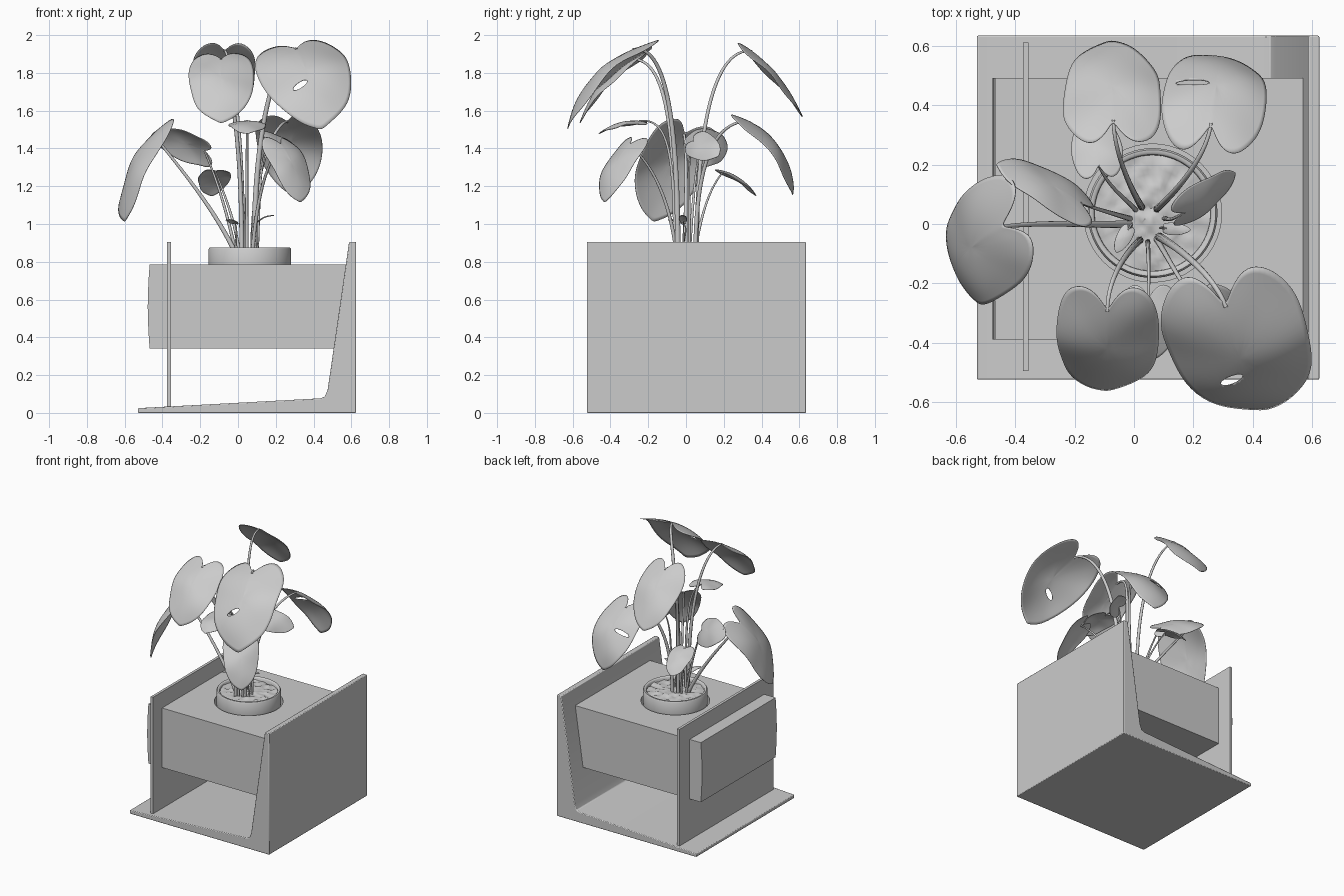
import bpy, bmesh, math, random
from mathutils import Vector, Matrix, noise

if "Cube" in bpy.data.objects:
    bpy.data.objects.remove(bpy.data.objects["Cube"])

random.seed(4)
CX, CY = 0.0625, 0.037  # pot centre
UP = Vector((0, 0, 1))


def activate(ob):
    bpy.ops.object.select_all(action='DESELECT')
    ob.select_set(True)
    bpy.context.view_layer.objects.active = ob


def finish(name, bm, angle=35):
    bmesh.ops.recalc_face_normals(bm, faces=bm.faces)
    me = bpy.data.meshes.new(name)
    bm.to_mesh(me)
    bm.free()
    ob = bpy.data.objects.new(name, me)
    bpy.context.collection.objects.link(ob)
    activate(ob)
    bpy.ops.object.shade_smooth_by_angle(angle=math.radians(angle))
    return ob


def cut(ob, matrix, r, depth):
    # drill a round or oval hole
    bm = bmesh.new()
    bmesh.ops.create_cone(bm, cap_ends=True, segments=48, radius1=r, radius2=r,
                          depth=depth, matrix=matrix)
    cutter = finish("cutter", bm)
    cutter.hide_render = True
    m = ob.modifiers.new("cut", 'BOOLEAN')
    m.object, m.solver = cutter, 'EXACT'
    activate(ob)
    for mod in [x.name for x in ob.modifiers]:
        bpy.ops.object.modifier_apply(modifier=mod)
    bpy.data.objects.remove(cutter)


def extrude_xz(name, profile, y0, y1, bevel=0.0):
    bm = bmesh.new()
    f = bm.faces.new([bm.verts.new((x, y0, z)) for x, z in profile])
    r = bmesh.ops.extrude_face_region(bm, geom=[f])
    vs = [v for v in r['geom'] if isinstance(v, bmesh.types.BMVert)]
    bmesh.ops.translate(bm, verts=vs, vec=(0, y1 - y0, 0))
    ob = finish(name, bm)
    if bevel:
        b = ob.modifiers.new("bevel", 'BEVEL')
        b.width, b.segments, b.limit_method = bevel, 2, 'ANGLE'
        b.angle_limit = math.radians(40)
    return ob


def rings_to_faces(bm, centre, rings):
    # fan from a centre vertex, then quads between rings
    prev = None
    for pts in rings:
        ring = [bm.verts.new(p) for p in pts]
        for i in range(len(ring)):
            a, b = ring[i - 1], ring[i]
            bm.faces.new((prev[i - 1], prev[i], b, a) if prev else (centre, a, b))
        prev = ring


def lathe(name, profile, n=64, bump=0.0):
    bm = bmesh.new()

    def point(r, z, i):
        a = math.tau * i / n
        p = Vector((CX + r * math.cos(a), CY + r * math.sin(a), z))
        return p + UP * bump * noise.noise(p * 28)

    c = bm.verts.new((CX, CY, profile[0][1]))
    rings_to_faces(bm, c, [[point(r, z, i) for i in range(n)] for r, z in profile])
    return finish(name, bm, 50)


# L-shaped base with tapering floor and wall
extrude_xz("base_frame", [(-0.53, 0), (0.625, 0), (0.625, 0.905), (0.588, 0.905), (0.475, 0.125),
                          (0.46, 0.086), (0.435, 0.077), (-0.53, 0.025)], -0.525, 0.635, 0.005)
# thin upright panel
extrude_xz("side_panel", [(-0.375, 0.03), (-0.355, 0.03), (-0.355, 0.905), (-0.375, 0.905)],
           -0.495, 0.612)
# planter box with bowed end and a round opening
bow = [(-0.468 - 0.01 * math.sin(math.pi * i / 6), 0.34 + 0.445 * i / 6) for i in range(7)]
box = extrude_xz("planter_box", bow + [(0.573, 0.785), (0.508, 0.34)], -0.39, 0.493)
cut(box, Matrix.Translation((CX, CY, 0.70)), 0.233, 0.6)

# pot and soil
lathe("pot", [(0.19, 0.42), (0.219, 0.78), (0.219, 0.866), (0.213, 0.875),
              (0.202, 0.875), (0.196, 0.868), (0.194, 0.82)])
lathe("soil", [(0.0163 * i, 0.862 - 0.0008 * i) for i in range(1, 13)], 56, 0.014)

# heart-shaped half outline of a leaf: along the midrib, across
HALF = [(-0.08, 0.10), (-0.17, 0.30), (-0.19, 0.55), (-0.11, 0.83), (0.08, 1.0), (0.33, 1.0),
        (0.58, 0.92), (0.79, 0.72), (0.93, 0.40), (0.99, 0.14)]
OUTLINE = [(0, 0)] + HALF + [(1.02, 0)] + [(u, -v) for u, v in reversed(HALF)]


def leaf(name, base, tip, normal, width, bend):
    d = tip - base
    L = d.length
    d.normalize()
    n = (normal - d * normal.dot(d)).normalized()
    s = d.cross(n)
    ph = random.uniform(0, 6)

    def place(u, v):
        h = bend * 4 * u * (1 - u) * L - 0.10 * v * v * width
        h += 0.04 * width * math.sin(9 * u + ph) * v
        return base + d * (u * L) + s * (v * width / 2) + n * h

    bm = bmesh.new()
    c = bm.verts.new(place(0.36, 0))
    edge = [(u, v * random.uniform(0.94, 1.06)) for u, v in OUTLINE]
    rings_to_faces(bm, c, [[place(0.36 + (u - 0.36) * t / 4, v * t / 4) for u, v in edge]
                           for t in range(1, 5)])
    ob = finish(name, bm, 180)
    sub = ob.modifiers.new("smooth", 'SUBSURF')
    sub.levels = sub.render_levels = 2
    sol = ob.modifiers.new("thickness", 'SOLIDIFY')
    sol.thickness, sol.offset = 0.003, 0
    return ob


def stem(name, root, end, out, arch, r):
    # arch 1 rises upright then curls over, arch 0 is a straight diagonal
    rise = end - root
    p1 = (root + rise * 0.33).lerp(root + UP * rise.z * 0.8, arch)
    p2 = (root + rise * 0.67).lerp(end - out * 0.15 + UP * 0.02, arch)
    cu = bpy.data.curves.new(name, 'CURVE')
    cu.dimensions = '3D'
    cu.bevel_depth, cu.bevel_resolution, cu.resolution_u = r, 3, 24
    cu.use_fill_caps = True
    sp = cu.splines.new('BEZIER')
    sp.bezier_points.add(1)
    a, b = sp.bezier_points
    for p, co, left, right, k in ((a, root, root, p1, 1.15), (b, end, p2, end, 0.55)):
        p.handle_left_type = p.handle_right_type = 'FREE'
        p.co, p.handle_left, p.handle_right, p.radius = co, left, right, k
    ob = bpy.data.objects.new(name, cu)
    bpy.context.collection.objects.link(ob)
    activate(ob)
    bpy.ops.object.convert(target='MESH')


def grow(name, base, tip, width, bend=0.1, normal=UP, arch=1.0):
    # one leaf on its stem, rooted near the middle of the pot
    base, tip = Vector(base), Vector(tip)
    side = Vector((base.x - 0.045, base.y, 0)).normalized()
    root = Vector((0.045, 0, 0.85)) + side * 0.06
    out = tip - base
    out.z = 0
    stem(name + "_stem", root, base, out.normalized(), arch, 0.004 + 0.02 * width)
    return leaf(name + "_leaf", base, tip, Vector(normal), width, bend)


def slit(ob, loc, along, out, length, width):
    x = Vector(along).normalized()
    z = Vector(out)
    z = (z - x * z.dot(x)).normalized()
    rot = Matrix((x, z.cross(x), z)).transposed().to_4x4()
    cut(ob, Matrix.Translation(loc) @ rot @ Matrix.Diagonal((length, width, 1, 1)), 1, 0.22)


# tall leaves, two of them with a natural slit
big = grow("front_right", (.31, -.28, 1.925), (.44, -.625, 1.51), .47, .13, (0, -.74, .67))
slit(big, (.33, -.53, 1.74), (1, .7, .5), (0, -1, 1), .045, .018)
grow("front_left", (-.09, -.295, 1.87), (-.09, -.56, 1.54), .35)
grow("back_left", (-.07, .35, 1.915), (-.08, .615, 1.57), .33, .07)
# middle leaves
mid = grow("back_right", (.26, .34, 1.54), (.29, .565, 1.16), .34, .15)
slit(mid, (.20, .485, 1.43), (1, -.2, 0), (0, 1, 1), .055, .014)
grow("front_small", (.05, -.25, 1.545), (.05, -.46, 1.48), .20)
grow("front_low", (.23, -.30, 1.42), (.33, -.43, 1.12), .25, arch=.5)
grow("far_left", (-.45, -.01, 1.475), (-.60, -.17, 1.02), .38, .11, (-.85, -.25, .35), .15)
grow("left", (-.18, .07, 1.39), (-.46, .20, 1.46), .21, .06, (.25, .75, .6), .15)
grow("right", (.17, .04, 1.44), (.34, .17, 1.36), .16, .06, (.55, -.5, .55), .4)
grow("back_small", (-.12, .20, 1.28), (-.14, .37, 1.15), .17, arch=.3)
# young sprouts
grow("sprout_right", (.11, -.015, 1.02), (.19, -.02, 1.045), .04, arch=.3)
grow("sprout_left", (-.02, -.02, 1.01), (-.06, -.095, 1.02), .05, arch=.3)
